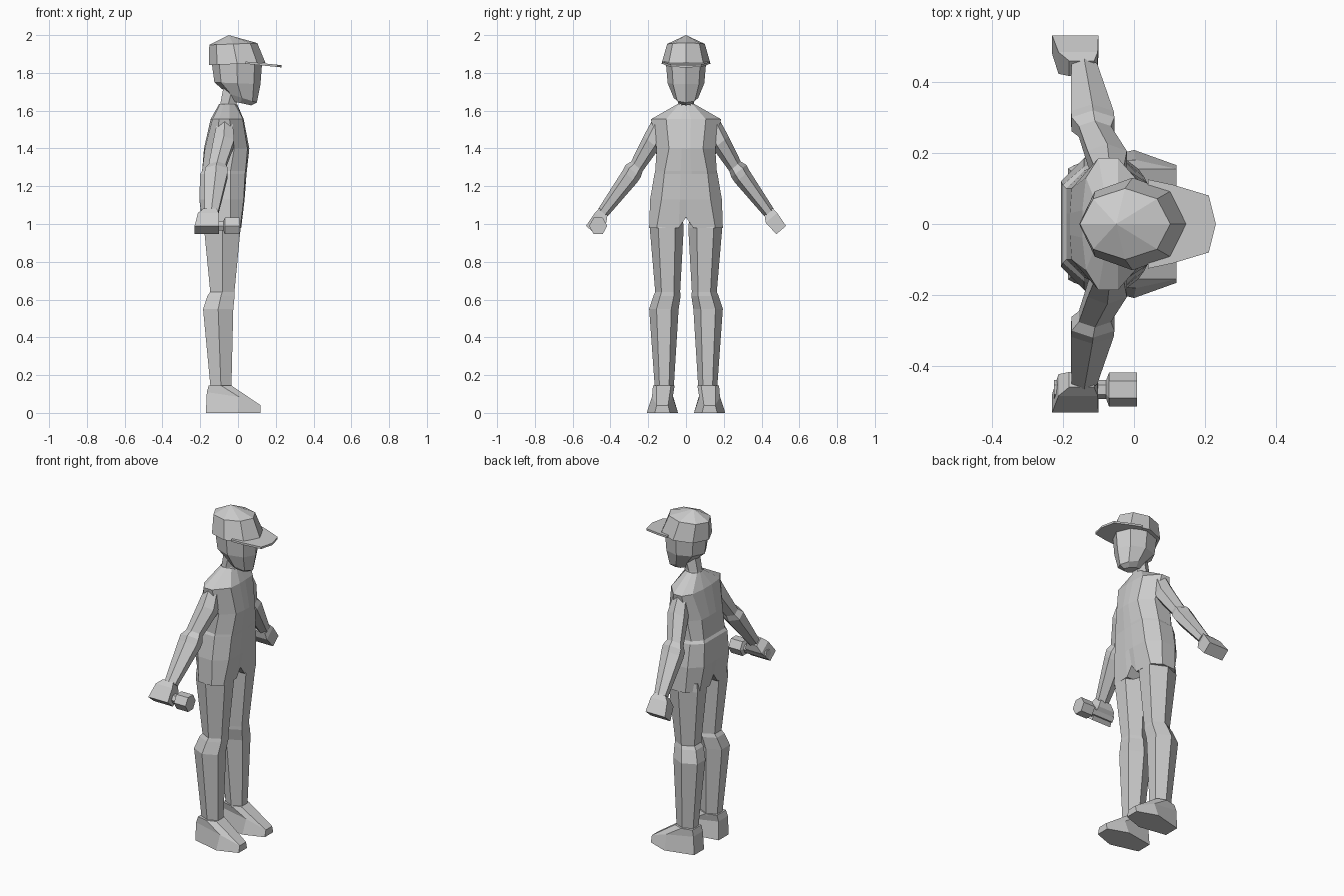
import bpy
import bmesh
from math import cos, sin, radians
from mathutils import Vector

default_cube = bpy.data.objects.get("Cube")
if default_cube:
    bpy.data.objects.remove(default_cube, do_unlink=True)

grey = bpy.data.materials.new("plain grey")
grey.use_nodes = True
grey.diffuse_color = (0.6, 0.6, 0.6, 1)
grey.node_tree.nodes["Principled BSDF"].inputs["Base Color"].default_value = grey.diffuse_color


def finish(name, bm, mirrored=False):
    """Turn a bmesh into a flat shaded object, optionally mirrored across y."""
    bmesh.ops.recalc_face_normals(bm, faces=bm.faces)
    mesh = bpy.data.meshes.new(name)
    bm.to_mesh(mesh)
    bm.free()
    mesh.materials.append(grey)
    obj = bpy.data.objects.new(name, mesh)
    bpy.context.scene.collection.objects.link(obj)
    if mirrored:
        mirror = obj.modifiers.new("Mirror", 'MIRROR')
        mirror.use_axis = (False, True, False)
        mirror.merge_threshold = 0.0005
    return obj


def ring(centre, u, v, sides=6, phase=0):
    """Polygon whose extents along u and v are exactly those vectors."""
    angles = [radians(phase + 360 * i / sides) for i in range(sides)]
    wide = max(cos(a) for a in angles)
    tall = max(sin(a) for a in angles)
    return [Vector(centre) + Vector(u) * (cos(a) / wide) + Vector(v) * (sin(a) / tall)
            for a in angles]


def loft(name, rings, mirrored=False):
    """Skin closed rings and cap both ends."""
    bm = bmesh.new()
    loops = [[bm.verts.new(p) for p in points] for points in rings]
    for low, high in zip(loops, loops[1:]):
        for i in range(len(low)):
            j = (i + 1) % len(low)
            bm.faces.new((low[i], low[j], high[j], high[i]))
    bm.faces.new(loops[0])
    bm.faces.new(loops[-1])
    bmesh.ops.remove_doubles(bm, verts=bm.verts, dist=0.0005)
    return finish(name, bm, mirrored)


# Torso: half sections of height, front, front edge, two side points, back edge, back
sections = [
    (1.635, -0.005, (-0.02, 0.035), (-0.045, 0.045), (-0.075, 0.045), (-0.095, 0.03), -0.1),
    (1.555, 0.03, (0.025, 0.105), (-0.045, 0.185), (-0.1, 0.185), (-0.135, 0.13), -0.145),
    (1.4, 0.06, (0.05, 0.09), (-0.02, 0.155), (-0.12, 0.16), (-0.175, 0.1), -0.18),
    (1.28, 0.047, (0.04, 0.113), (-0.04, 0.163), (-0.14, 0.15), (-0.19, 0.1), -0.19),
    (1.265, 0.045, (0.037, 0.115), (-0.04, 0.167), (-0.14, 0.162), (-0.2, 0.11), -0.2),
    (1.13, 0.035, (0.03, 0.13), (-0.04, 0.19), (-0.14, 0.185), (-0.205, 0.12), -0.205),
    (0.98, 0.017, (0.012, 0.155), (-0.04, 0.195), (-0.13, 0.192), (-0.18, 0.125), -0.185),
]
bm = bmesh.new()
grid = []
for z, front, front_edge, side_a, side_b, back_edge, back in sections:
    outline = [(front, 0), (front, front_edge[1] * 0.25), front_edge, side_a,
               side_b, back_edge, (back, back_edge[1] * 0.3), (back, 0)]
    grid.append([bm.verts.new((x, y, z)) for x, y in outline])
for upper, lower in zip(grid, grid[1:]):
    for i in range(len(upper) - 1):
        bm.faces.new((upper[i], upper[i + 1], lower[i + 1], lower[i]))
hem = grid[-1]
for i in range(3):
    bm.faces.new((hem[i], hem[i + 1], hem[-2 - i], hem[-1 - i]))
for crotch in (hem[0], hem[-1]):
    crotch.co.z += 0.055
finish("torso", bm, mirrored=True)

# Neck
loft("neck", [ring((x, 0, z), (r, 0, 0), (0, r, 0), phase=30)
              for x, z, r in ((-0.052, 1.6, 0.05), (-0.05, 1.64, 0.043), (-0.03, 1.72, 0.048))])

# Head: centre x, centre z, half length, half width, rise towards the face
head = [(0.015, 1.64, 0.055, 0.035, -0.012), (0.02, 1.668, 0.08, 0.065, -0.025),
        (-0.003, 1.745, 0.122, 0.097, -0.005), (-0.006, 1.86, 0.134, 0.107, 0)]
loft("head", [ring((x, 0, z), (length, 0, rise), (0, width, 0), 8)
              for x, z, length, width, rise in head])

# Cap crown and visor
crown = [(-0.004, 1.847, 0.15, 0.13, 0.005), (-0.025, 1.953, 0.127, 0.1, 0.005),
         (-0.05, 2, 0, 0, 0)]
loft("cap", [ring((x, 0, z), (length, 0, rise), (0, width, 0), 8)
             for x, z, length, width, rise in crown])
brim = [(0.04, -0.125), (0.11, -0.11), (0.21, -0.08), (0.23, 0),
        (0.21, 0.08), (0.11, 0.11), (0.04, 0.125)]
loft("cap_visor", [[(x, y, z - 0.1 * x) for x, y in brim] for z in (1.852, 1.864)])

# Legs: z, centre x, centre y, half depth, half width
leg = [(1.03, -0.085, 0.103, 0.09, 0.085), (0.98, -0.083, 0.102, 0.097, 0.09),
       (0.64, -0.083, 0.097, 0.064, 0.066), (0.62, -0.09, 0.1, 0.072, 0.072),
       (0.55, -0.105, 0.117, 0.08, 0.078), (0.13, -0.09, 0.115, 0.055, 0.05)]
loft("legs", [ring((x, y, z), (depth, 0, 0), (0, width, 0), phase=30)
              for z, x, y, depth, width in leg], mirrored=True)

# Shoes: sole, instep and ankle opening
sole = [(-0.17, 0.07, 0), (-0.17, 0.165, 0), (0, 0.208, 0),
        (0.12, 0.165, 0), (0.12, 0.085, 0), (0, 0.042, 0)]
instep = [(-0.165, 0.075, 0.11), (-0.165, 0.165, 0.11), (0.005, 0.18, 0.085),
          (0.12, 0.155, 0.04), (0.12, 0.095, 0.04), (0.005, 0.07, 0.085)]
ankle = [(-0.155, 0.075, 0.145), (-0.155, 0.16, 0.145), (-0.09, 0.175, 0.145),
         (-0.035, 0.155, 0.145), (-0.035, 0.08, 0.145), (-0.09, 0.06, 0.145)]
loft("shoes", [sole, instep, ankle], mirrored=True)

# Arms and hands run outward and down: centre, half depth, half thickness
across = Vector((0, 0.76, 0.64))


def limb(name, stations, sides, phase):
    loft(name, [ring(centre, (depth, 0, 0), across * thick, sides, phase)
                for centre, depth, thick in stations], mirrored=True)


limb("arms", [((-0.07, 0.145, 1.52), 0.042, 0.045),
              ((-0.075, 0.185, 1.43), 0.055, 0.053),
              ((-0.11, 0.26, 1.305), 0.045, 0.04),
              ((-0.115, 0.28, 1.28), 0.06, 0.052),
              ((-0.117, 0.298, 1.25), 0.06, 0.05),
              ((-0.14, 0.44, 1.06), 0.036, 0.032)], 6, 30)
limb("hands", [((-0.147, 0.437, 1.065), 0.035, 0.028),
               ((-0.157, 0.452, 1.033), 0.055, 0.04),
               ((-0.165, 0.504, 0.968), 0.065, 0.034)], 4, 45)

# Torch held in the right hand, pointing forward
torch = [(-0.225, 0.027), (-0.115, 0.027), (-0.078, 0.027), (-0.07, 0.048), (0.008, 0.048)]
loft("torch", [ring((x, -0.465, 0.99), (0, r, 0), (0, 0, r * 0.9)) for x, r in torch])
